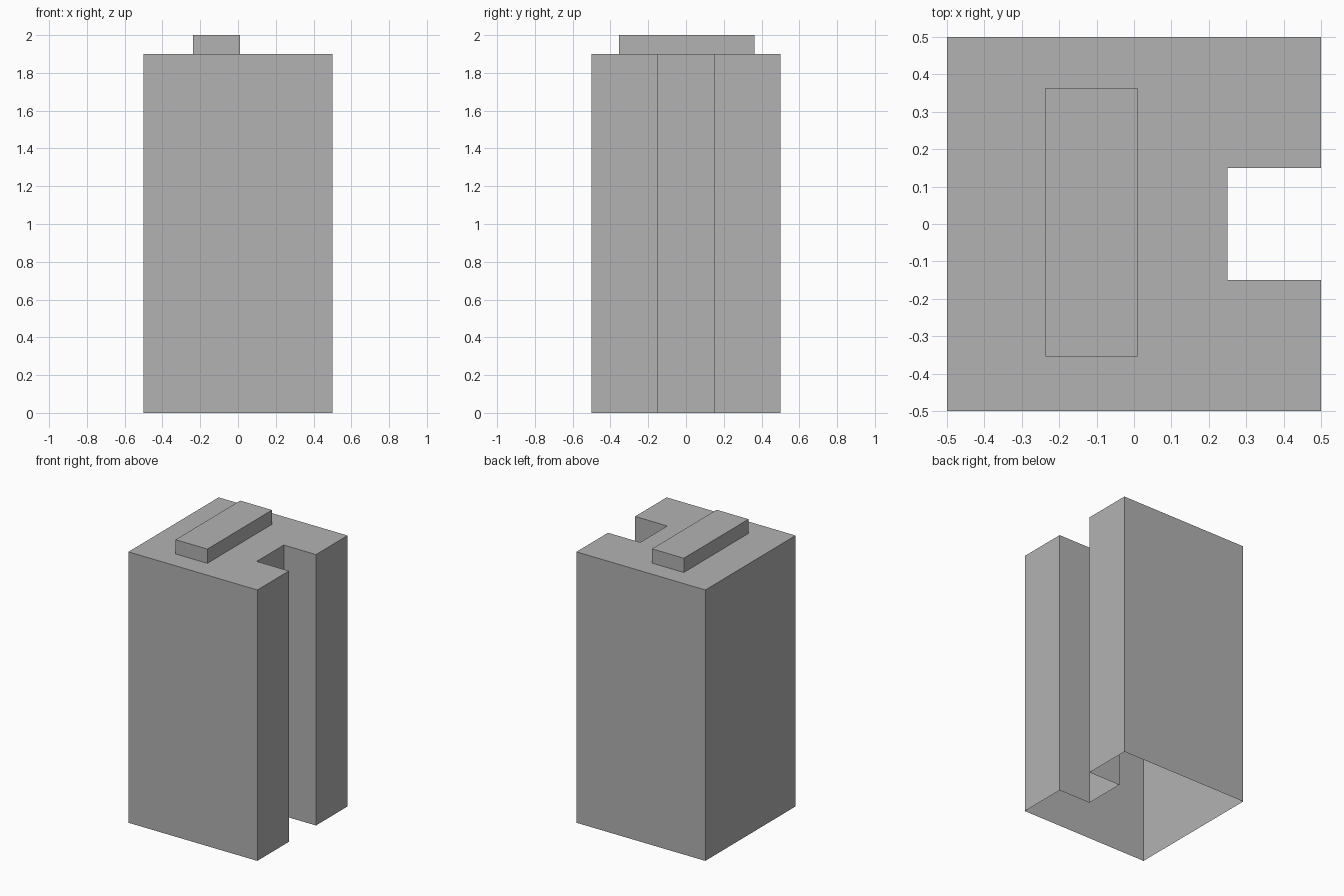
import bpy
import bmesh

if "Cube" in bpy.data.objects:
    bpy.data.objects.remove(bpy.data.objects["Cube"], do_unlink=True)

GREY = (0.448, 0.448, 0.448, 1.0)
grey = bpy.data.materials.new("plain grey")
grey.use_nodes = True
grey.diffuse_color = GREY
grey.node_tree.nodes["Principled BSDF"].inputs["Base Color"].default_value = GREY


def open_prism(name, outline, bottom, top):
    """Extrude a counter-clockwise outline into walls and a lid, open underneath."""
    bm = bmesh.new()
    low = [bm.verts.new((x, y, bottom)) for x, y in outline]
    high = [bm.verts.new((x, y, top)) for x, y in outline]
    count = len(outline)
    for i in range(count):
        j = (i + 1) % count
        bm.faces.new((low[i], low[j], high[j], high[i]))
    bm.faces.new(high)
    mesh = bpy.data.meshes.new(name)
    bm.to_mesh(mesh)
    bm.free()
    mesh.materials.append(grey)
    obj = bpy.data.objects.new(name, mesh)
    bpy.context.collection.objects.link(obj)
    return obj


# Hollow tower body, notched along its left side and open at the base
half, notch_x, notch_y = 0.5, 0.25, 0.15
body_outline = [
    (-half, -half), (half, -half),
    (half, -notch_y), (notch_x, -notch_y),
    (notch_x, notch_y), (half, notch_y),
    (half, half), (-half, half),
]
open_prism("tower_body", body_outline, 0, 1.9)

# Raised block on the roof
x0, x1, y0, y1 = -0.237, 0.01, -0.354, 0.363
open_prism("roof_block", [(x0, y0), (x1, y0), (x1, y1), (x0, y1)], 1.9, 2)
